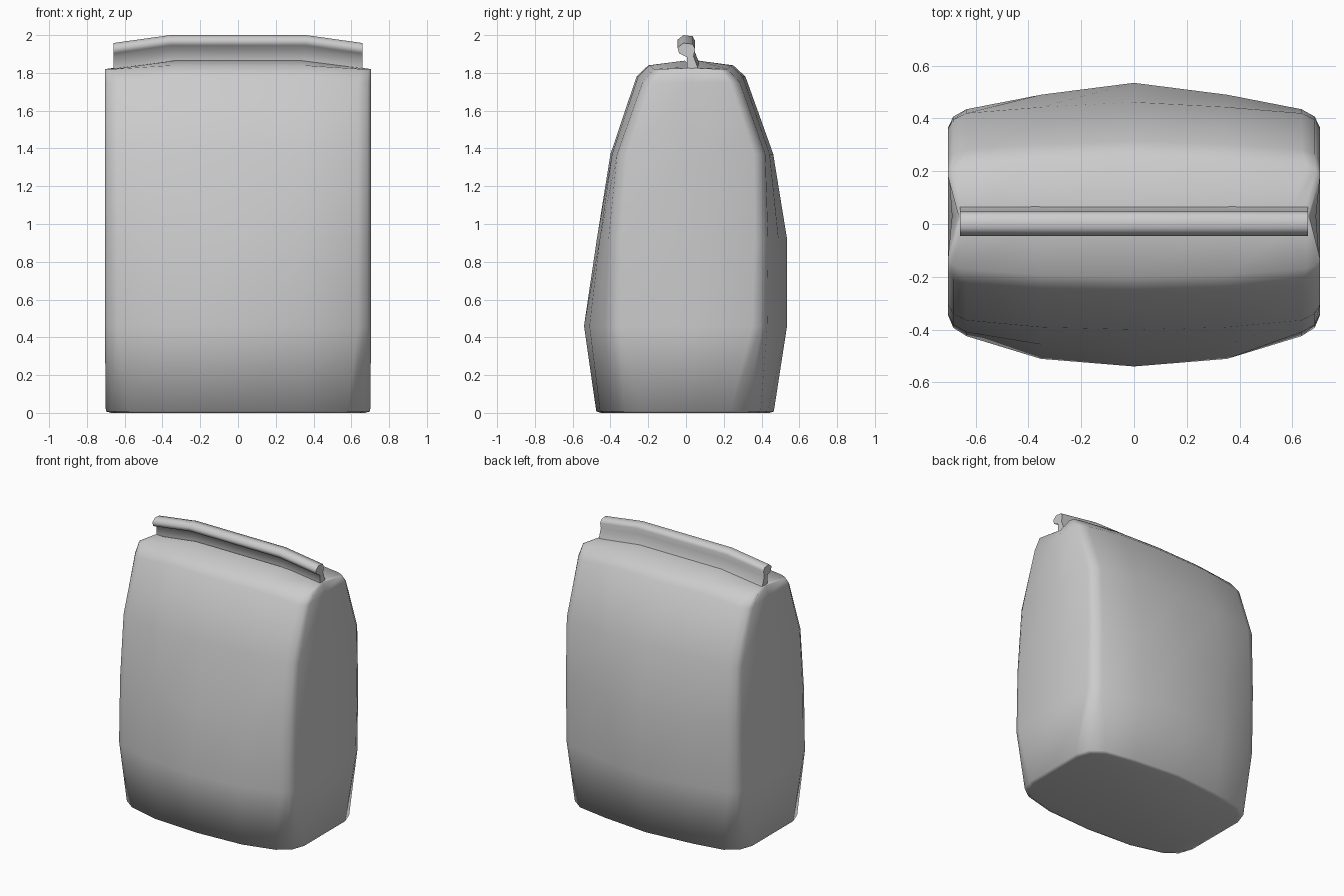
import bpy, bmesh, math

if "Cube" in bpy.data.objects:
    bpy.data.objects.remove(bpy.data.objects["Cube"])


def loft(name, rings, angle):
    """Skin a list of closed rings and cap both ends."""
    bm = bmesh.new()
    vs = [[bm.verts.new(p) for p in r] for r in rings]
    n = len(rings[0])
    for a, b in zip(vs, vs[1:]):
        for i in range(n):
            j = (i + 1) % n
            bm.faces.new((a[i], a[j], b[j], b[i]))
    bm.faces.new(vs[0][::-1])
    bm.faces.new(vs[-1])
    bmesh.ops.recalc_face_normals(bm, faces=bm.faces)
    me = bpy.data.meshes.new(name)
    bm.to_mesh(me)
    bm.free()
    ob = bpy.data.objects.new(name, me)
    bpy.context.collection.objects.link(ob)
    bpy.ops.object.select_all(action='DESELECT')
    bpy.context.view_layer.objects.active = ob
    ob.select_set(True)
    bpy.ops.object.shade_smooth_by_angle(angle=math.radians(angle))
    return ob


def bag_ring(z, front, back, front_c, back_c, half, mid, cut, drop):
    """One bulging cross-section; cut is the (x, y) size of its rounded corners."""
    cx, cy = cut

    def side(centre, corner, s, blend):
        return [(0, centre),
                (0.5 * half, centre + (corner - centre) * blend),
                (half - cx, corner),
                (half - 0.28 * cx, corner - s * 0.4 * cy),
                (half, corner - s * cy)]
    right = (side(front, front_c, -1, 0.25) + [(mid, 0.03)]
             + side(back, back_c, 1, 0.45)[::-1])
    left = [(-x, y) for x, y in right[-2:0:-1]]
    return [(x, y, z - drop * min(1, max(0, (abs(x) - 0.35) / 0.29)))
            for x, y in right + left]


# Filled bag: height, front/back at centre, front/back at corner,
# half width at corner and at mid side, corner size, end drop
levels = [
    (0.008, -0.475, 0.465, -0.395, 0.395, 0.700, 0.700, (0.12, 0.16), 0),
    (0.46, -0.540, 0.535, -0.425, 0.43, 0.705, 0.705, (0.07, 0.08), 0),
    (0.92, -0.472, 0.535, -0.41, 0.435, 0.705, 0.705, (0.07, 0.07), 0),
    (1.37, -0.400, 0.462, -0.365, 0.42, 0.705, 0.705, (0.07, 0.06), 0),
    (1.78, -0.262, 0.315, -0.23, 0.285, 0.705, 0.690, (0.07, 0.05), 0.03),
    (1.84, -0.200, 0.250, -0.17, 0.220, 0.705, 0.665, (0.05, 0.04), 0.02),
    (1.865, -0.005, 0.065, -0.005, 0.065, 0.670, 0.655, (0.07, 0.0), 0.04),
]
rings = [bag_ring(*lv) for lv in levels]

# Flat base with a softened rim
base = [(x * 0.96, y * 0.95, 0) for x, y, _ in rings[0]]
loft("bag_body", [base] + rings, 100)

# Rolled and folded top seal
seal = [(0.005, 1.85), (0.005, 1.925), (-0.036, 1.945), (-0.045, 1.975),
        (-0.014, 2.0), (0.035, 1.994), (0.048, 1.97), (0.04, 1.93),
        (0.068, 1.855)]
stations = [(-0.66, 0.042), (-0.36, 0), (0.36, 0), (0.66, 0.042)]
loft("top_seal", [[(x, y, z - d) for y, z in seal] for x, d in stations], 75)
